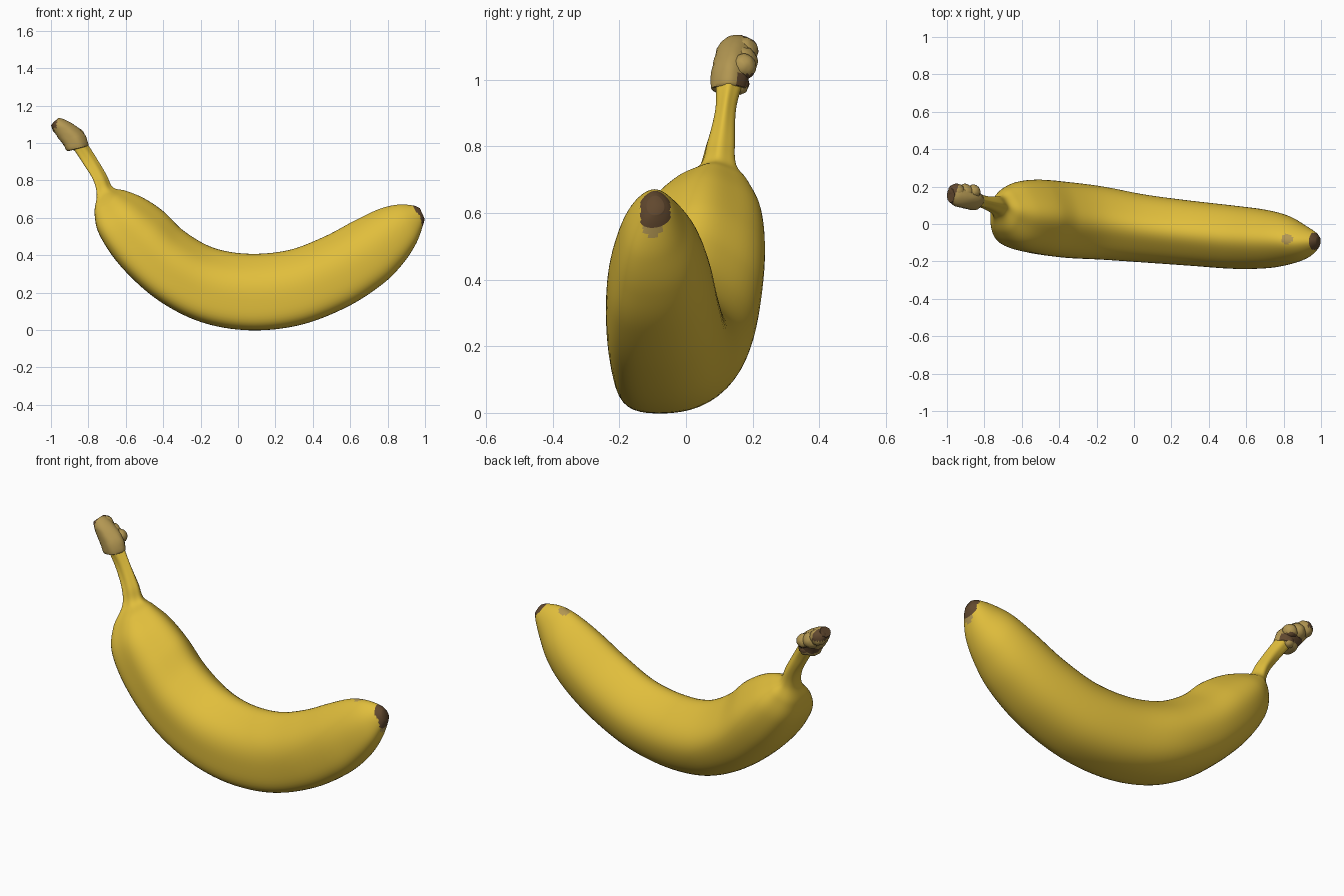
import bpy, bmesh, math, random
from mathutils import Vector

cube = bpy.data.objects.get("Cube")
if cube:
    bpy.data.objects.remove(cube)
random.seed(4)


def material(name, rgb):
    m = bpy.data.materials.new(name)
    m.use_nodes = True
    m.diffuse_color = (*rgb, 1)
    m.node_tree.nodes["Principled BSDF"].inputs["Base Color"].default_value = (*rgb, 1)
    return m


MATS = [material("peel yellow", (0.75, 0.515, 0.045)),
        material("dry tan", (0.45, 0.31, 0.085)),
        material("dark brown", (0.12, 0.065, 0.028))]
YELLOW, TAN, BROWN = range(3)


def spline(rows, steps):
    """Catmull-Rom interpolation through rows of numbers."""
    pts = [rows[0]] + rows + [rows[-1]]
    out = []
    for a, b, c, d in zip(pts, pts[1:], pts[2:], pts[3:]):
        for i in range(steps):
            t = i / steps
            out.append([q + 0.5 * t * (r - p + t * (2*p - 5*q + 4*r - s + t * (3*(q - r) + s - p)))
                        for p, q, r, s in zip(a, b, c, d)])
    return out + [rows[-1]]


def loft(name, rows, steps, sides, rule, ridge=0.0, skew=0.0, egg=0.0, rough=0.0):
    """Skin five-ridged ovals given as outer x, z, inner x, z, then y range."""
    bm = bmesh.new()
    rings = []
    sections = spline(rows, steps)
    for k, (ox, oz, ix, iz, y0, y1) in enumerate(sections):
        t = k / (len(sections) - 1)
        swell = math.sin(math.pi * t)
        ring = []
        for j in range(sides):
            a = math.tau * j / sides
            f = 1 - ridge * (2.3 - 2.1 * t) * math.cos(5 * a) + random.uniform(-rough, rough)
            c, s = math.cos(a) * f, math.sin(a) * f
            # Narrower on the inner side, most of all at the back
            width = (y1 - y0) / 2 * (1 + egg * c * (1 + 0.6 * s))
            lean = skew * swell * c * (1 + c) / 2
            ring.append(bm.verts.new(((ox + ix + c * (ox - ix)) / 2,
                                      (y0 + y1) / 2 + s * width + lean,
                                      (oz + iz + c * (oz - iz)) / 2)))
        rings.append(ring)
    for r, q in zip(rings, rings[1:]):
        for j in range(sides):
            n = (j + 1) % sides
            bm.faces.new((r[j], r[n], q[n], q[j]))
    # Close both ends with fans
    for ring in (rings[0], rings[-1]):
        mid = bm.verts.new(sum((v.co for v in ring), Vector()) / sides)
        for j in range(sides):
            bm.faces.new((ring[j], ring[(j + 1) % sides], mid))
    return finish(name, bm, rule)


def finish(name, bm, rule):
    bmesh.ops.recalc_face_normals(bm, faces=bm.faces)
    for f in bm.faces:
        f.material_index = rule(f.calc_center_median())
    me = bpy.data.meshes.new(name)
    bm.to_mesh(me)
    bm.free()
    for m in MATS:
        me.materials.append(m)
    ob = bpy.data.objects.new(name, me)
    bpy.context.collection.objects.link(ob)
    bpy.ops.object.select_all(action="DESELECT")
    ob.select_set(True)
    bpy.context.view_layer.objects.active = ob
    bpy.ops.object.shade_smooth_by_angle(angle=math.radians(50))
    return ob


# Fruit and stem in one skin, from the stem top to the blossom tip
def peel_rule(p):
    if p.x + 0.45 * p.z > 1.236 and abs(p.y + 0.092) < 0.045:
        return BROWN
    under_tip = (p - Vector((0.98, -0.1, 0.56))).length < 0.032
    top_spot = (p - Vector((0.82, -0.08, 0.66))).length < 0.028
    return TAN if under_tip or top_spot else YELLOW


loft("fruit_body", [
    [-0.89, 0.98, -0.81, 1.0, 0.09, 0.17],
    [-0.83, 0.89, -0.765, 0.93, 0.088, 0.15],
    [-0.775, 0.80, -0.705, 0.83, 0.065, 0.146],
    [-0.757, 0.72, -0.67, 0.762, 0.04, 0.15],
    [-0.77, 0.62, -0.602, 0.742, -0.045, 0.188],
    [-0.742, 0.5, -0.505, 0.70, -0.118, 0.225],
    [-0.625, 0.33, -0.4, 0.628, -0.157, 0.237],
    [-0.433, 0.157, -0.288, 0.522, -0.18, 0.225],
    [-0.2, 0.038, -0.13, 0.434, -0.19, 0.2],
    [0.06, -0.006, 0.06, 0.403, -0.205, 0.157],
    [0.33, 0.022, 0.27, 0.423, -0.222, 0.125],
    [0.58, 0.118, 0.46, 0.495, -0.238, 0.1],
    [0.77, 0.24, 0.62, 0.58, -0.235, 0.077],
    [0.88, 0.35, 0.75, 0.643, -0.214, 0.045],
    [0.952, 0.46, 0.85, 0.669, -0.184, -0.004],
    [0.988, 0.555, 0.935, 0.666, -0.143, -0.041],
    [0.998, 0.595, 0.972, 0.652, -0.118, -0.066],
], 8, 60, peel_rule, ridge=0.021, skew=-0.055, egg=0.14)


# Dry knobbly cap where the stem was torn off
def cap_rule(p):
    torn_end = p.x - 0.25 * p.y < -0.994 and p.z > 1.08
    back_scar = p.y > 0.15 and 0.98 < p.z < 1.018
    return BROWN if torn_end or back_scar else TAN


loft("stem_cap", [
    [-0.875, 0.965, -0.82, 0.995, 0.10, 0.16],
    [-0.915, 0.958, -0.802, 0.985, 0.076, 0.18],
    [-0.935, 0.99, -0.818, 1.04, 0.076, 0.19],
    [-0.965, 1.03, -0.86, 1.085, 0.085, 0.195],
    [-0.985, 1.065, -0.92, 1.122, 0.095, 0.2],
    [-1.0, 1.095, -0.96, 1.135, 0.115, 0.19],
], 4, 28, cap_rule, ridge=0.02, rough=0.02)

# Lumps sunk into the back of the cap
for i, (x, y, z, r) in enumerate([(-0.86, 0.172, 1.04, 0.039), (-0.95, 0.172, 1.085, 0.045),
                                  (-0.905, 0.17, 1.055, 0.045), (-0.86, 0.158, 0.987, 0.032)]):
    lump = bmesh.new()
    bmesh.ops.create_icosphere(lump, subdivisions=3, radius=r)
    for v in lump.verts:
        v.co = v.co * random.uniform(0.94, 1.04) + Vector((x, y, z))
    finish(f"cap_lump_{i + 1}", lump, cap_rule)
